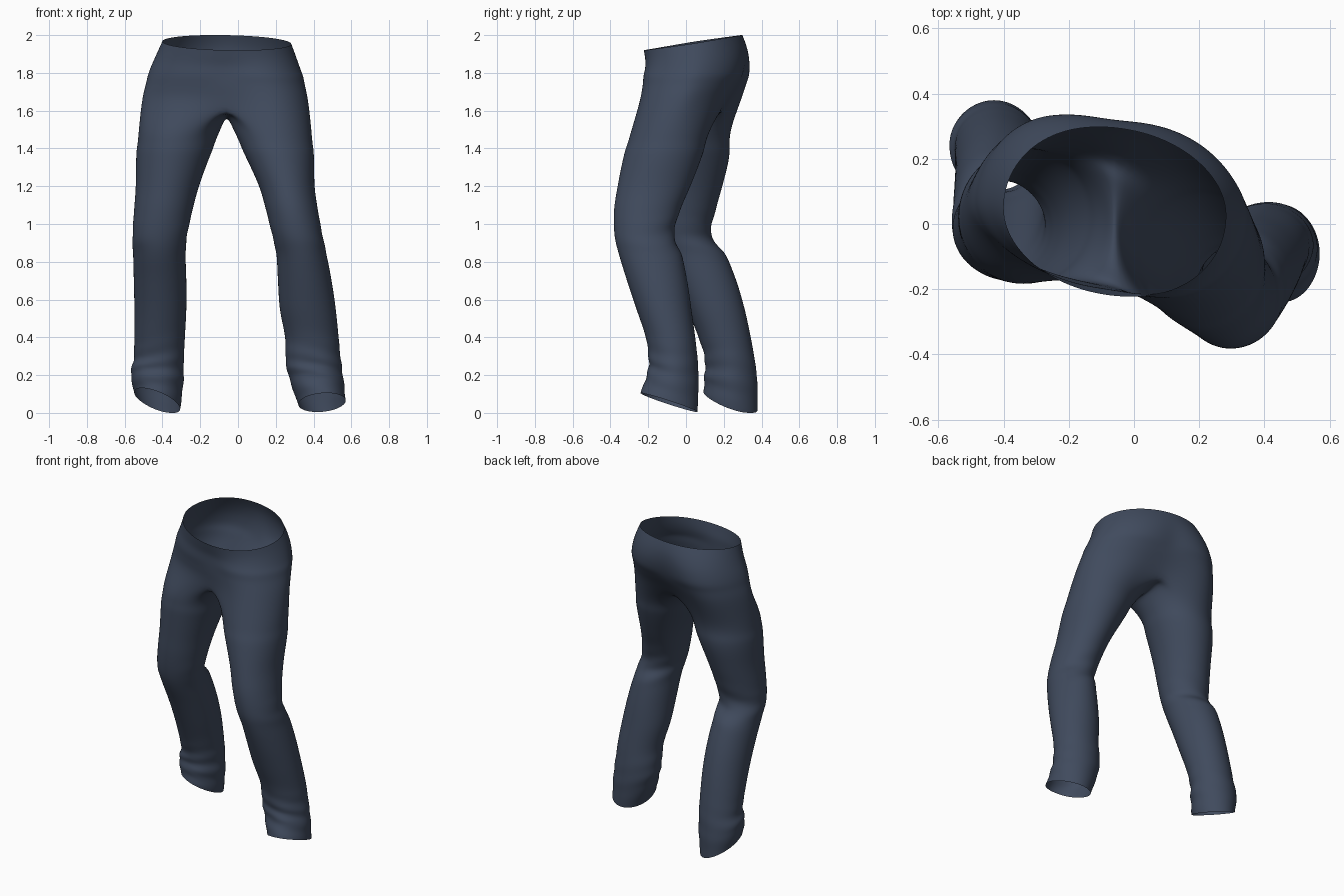
import bpy, bmesh, math
from math import sin, cos, radians, exp

if "Cube" in bpy.data.objects:
    bpy.data.objects.remove(bpy.data.objects["Cube"])

CX = -0.06          # x of the centre seam
OUT, INN = 17, 7    # ring points on the outer arc / on the crotch side

# Hip rings: z, left x, right x, front y, back y, twist, seat fullness, front-back tilt
HIPS = [
    (1.960, -0.402, 0.284, -0.222, 0.297, -0.10, 0.00, 0.040),
    (1.910, -0.425, 0.303, -0.213, 0.316, -0.11, 0.01, 0.030),
    (1.850, -0.452, 0.325, -0.203, 0.318, -0.13, 0.03, 0.015),
    (1.780, -0.482, 0.349, -0.202, 0.298, -0.16, 0.05, 0.000),
    (1.710, -0.506, 0.369, -0.198, 0.258, -0.20, 0.07, 0.000),
    (1.650, -0.519, 0.382, -0.185, 0.210, -0.25, 0.09, 0.000),
]
# Leg rings: z, outer x, inner x, front y, back y, front lift, outer lift
LEFT = [
    (1.50, -0.534, -0.085, -0.190, 0.240, 0, 0),
    (1.35, -0.541, -0.150, -0.185, 0.230, 0, 0),
    (1.20, -0.543, -0.205, -0.178, 0.194, 0, 0),
    (1.07, -0.552, -0.240, -0.172, 0.158, 0, 0),
    (0.94, -0.560, -0.268, -0.155, 0.133, 0, 0),
    (0.84, -0.557, -0.276, -0.125, 0.210, 0, 0),
    (0.70, -0.553, -0.272, -0.060, 0.268, 0, 0),
    (0.55, -0.550, -0.272, 0.005, 0.312, 0, 0),
    (0.40, -0.551, -0.280, 0.065, 0.344, 0, 0),
    (0.28, -0.553, -0.286, 0.098, 0.367, 0.01, 0.01),
    (0.18, -0.570, -0.290, 0.096, 0.380, 0.03, 0.03),
    (0.065, -0.552, -0.305, 0.092, 0.380, 0.05, 0.045),
]
RIGHT = [
    (1.50, 0.397, -0.032, -0.297, 0.132, 0, 0),
    (1.35, 0.404, 0.042, -0.334, 0.084, 0, 0),
    (1.20, 0.407, 0.110, -0.364, 0.025, 0, 0),
    (1.07, 0.425, 0.148, -0.383, -0.030, 0, 0),
    (0.94, 0.449, 0.180, -0.380, -0.063, 0, 0),
    (0.84, 0.470, 0.202, -0.357, -0.022, 0, 0),
    (0.70, 0.497, 0.210, -0.314, 0.008, 0, 0),
    (0.55, 0.519, 0.220, -0.264, 0.030, 0, 0),
    (0.40, 0.534, 0.248, -0.214, 0.050, 0, 0),
    (0.28, 0.545, 0.250, -0.200, 0.064, 0.01, 0),
    (0.18, 0.559, 0.270, -0.206, 0.068, 0.03, 0),
    (0.055, 0.570, 0.318, -0.244, 0.062, 0.05, 0.01),
]


def dense(rows, k):
    """Smoothly interpolate a table of ring settings, k steps per gap."""
    res = []
    for i in range(len(rows) - 1):
        p0, p1 = rows[max(i - 1, 0)], rows[i]
        p2, p3 = rows[i + 1], rows[min(i + 2, len(rows) - 1)]
        for j in range(k):
            t = j / k
            res.append([b + 0.5 * t * (c - a + t * (2*a - 5*b + 4*c - d + t * (3*(b - c) + d - a)))
                        for a, b, c, d in zip(p0, p1, p2, p3)])
    return res + [list(rows[-1])]


def hip_point(row, side, i):
    z, xl, xr, yf, yb, twist, full, tilt = row
    a = radians(-90 + 180 * i / (OUT - 1))
    x = CX + ((xr if side > 0 else xl) - CX) * abs(cos(a)) ** 0.95
    mid = (yf + yb) / 2
    y = mid + (yb - yf) / 2 * sin(a)
    y += twist * (x - CX) * (0.35 + 0.65 * abs(sin(a)))
    y += full * max(sin(a), 0) * sin(2 * abs(a))        # rounded seat cheeks
    y -= full * (0.65 if side > 0 else 0.35) * max(-sin(a), 0) * sin(2 * abs(a))  # thigh fronts
    return (x, y, z + tilt * sin(a) - 0.02 * (x - CX) * (tilt > 0))


def leg_point(row, side, i, n):
    z, xo, xi, yf, yb, lf, lo = row
    a = radians(-120 + 360 * i / n)
    c, s = cos(a), sin(a)
    # cloth folds behind the knee and bunched above the hem
    knee = exp(-((z - 0.93) / 0.09) ** 2) * (0.5 + 0.5 * s)
    hem = exp(-((z - 0.20) / 0.13) ** 2) * (0.6 - 0.4 * s)
    f = 1 + 0.03 * knee * sin(55 * z + 3 * c) + 0.045 * hem * sin(62 * z + 2.5 * c + 2 * side)
    f += 0.02 * hem * sin(5 * a + side)
    x = (xo + xi) / 2 + (xo - xi) / 2 * c * f
    y = (yf + yb) / 2 + (yb - yf) / 2 * s * f
    return (x, y, max(0.0, z - lf * s + lo * c))


bm = bmesh.new()
n = OUT + INN

# Hips: both halves share the centre seam
hips = dense(HIPS, 2)
halves = {1: [], -1: []}
for row in hips:
    right = [bm.verts.new(hip_point(row, 1, i)) for i in range(OUT)]
    left = [right[0]] + [bm.verts.new(hip_point(row, -1, i)) for i in range(1, OUT - 1)] + [right[-1]]
    halves[1].append(right)
    halves[-1].append(left)

# Crotch seam: sagging curve from back centre to front centre
front, back = halves[1][-1][0].co, halves[1][-1][-1].co
crotch = []
for j in range(1, INN + 1):
    t = j / (INN + 1)
    p = back.lerp(front, t)
    crotch.append(bm.verts.new((CX, p.y, p.z - 0.075 * sin(math.pi * t) ** 0.7)))


def bridge(a, b, closed, side):
    m = len(a)
    for i in range(m if closed else m - 1):
        k = (i + 1) % m
        q = [a[i], b[i], b[k], a[k]]
        bm.faces.new(q if side > 0 else q[::-1])


for side, table in ((1, RIGHT), (-1, LEFT)):
    half = halves[side]
    for a, b in zip(half, half[1:]):
        bridge(a, b, False, side)
    # Leg tube from the crotch opening to the hem
    ring = half[-1] + crotch
    for row in dense(table, 4):
        new = [bm.verts.new(leg_point(row, side, i, n)) for i in range(n)]
        bridge(ring, new, True, side)
        ring = new

# Relax the join between hips and legs, keeping the crotch seam crisp
seam = set(crotch)
for _ in range(4):
    area = [v for v in bm.verts if 1.42 < v.co.z < 1.76 and v not in seam]
    bmesh.ops.smooth_vert(bm, verts=area, factor=0.4, use_axis_x=True, use_axis_y=True, use_axis_z=True)
bmesh.ops.recalc_face_normals(bm, faces=bm.faces)

mesh = bpy.data.meshes.new("trousers")
bm.to_mesh(mesh)
bm.free()
trousers = bpy.data.objects.new("trousers", mesh)
bpy.context.collection.objects.link(trousers)

cloth = bpy.data.materials.new("dark slate blue cloth")
cloth.diffuse_color = (0.051, 0.069, 0.110, 1)
cloth.use_nodes = True
cloth.node_tree.nodes["Principled BSDF"].inputs["Base Color"].default_value = cloth.diffuse_color
mesh.materials.append(cloth)
for p in mesh.polygons:
    p.use_smooth = True
sub = trousers.modifiers.new("smooth cloth", 'SUBSURF')
sub.levels = sub.render_levels = 2
